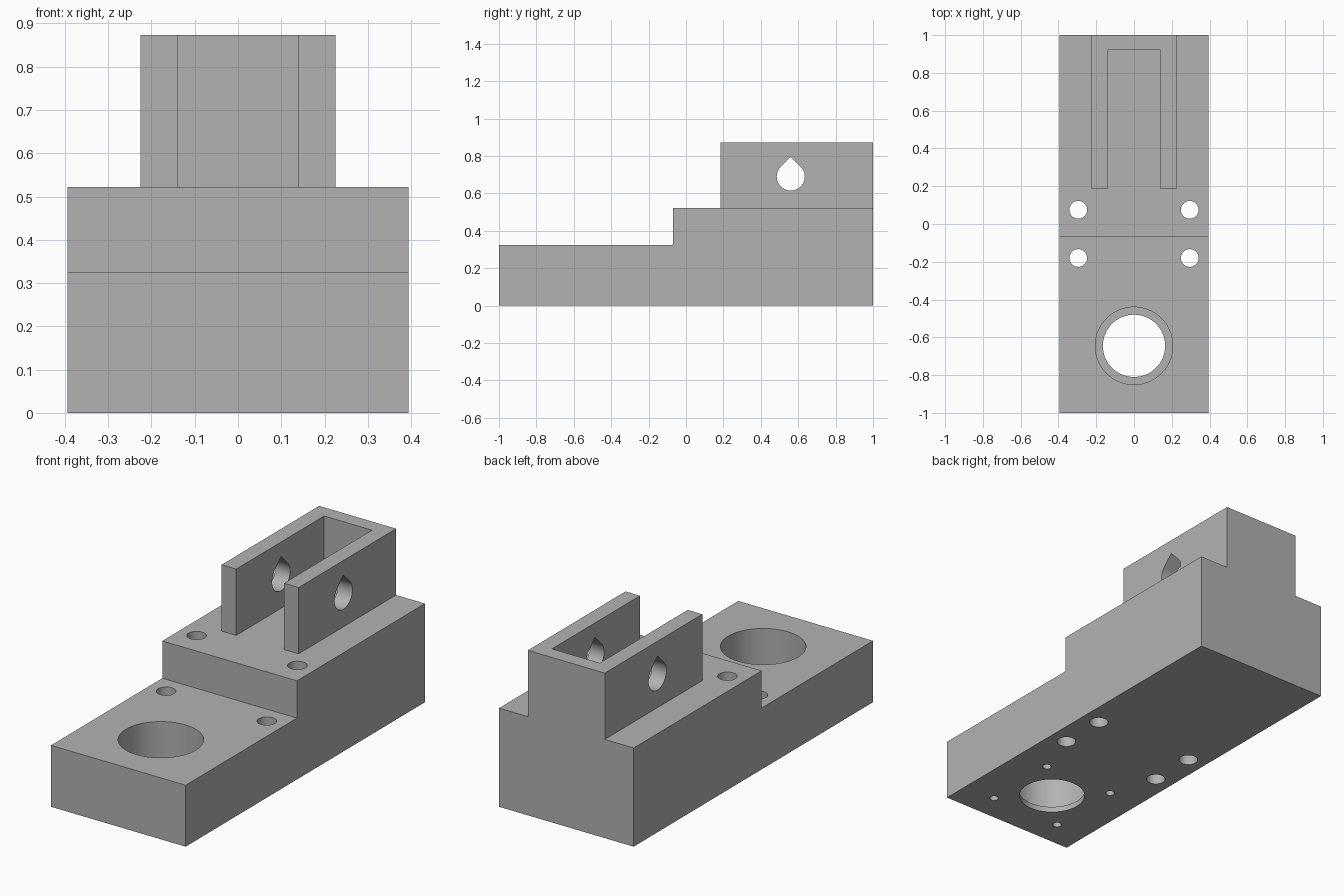
import bpy, bmesh, math
from mathutils import Vector

cube = bpy.data.objects.get("Cube")
if cube:
    bpy.data.objects.remove(cube, do_unlink=True)

grey = bpy.data.materials.new("plain grey")
grey.use_nodes = True
colour = (0.448, 0.448, 0.448, 1)
grey.diffuse_color = colour
grey.node_tree.nodes["Principled BSDF"].inputs["Base Color"].default_value = colour


def prism(name, points, push):
    """Extrude a closed outline of 3D points along the push vector."""
    bm = bmesh.new()
    face = bm.faces.new([bm.verts.new(p) for p in points])
    moved = bmesh.ops.extrude_face_region(bm, geom=[face])["geom"]
    verts = [v for v in moved if isinstance(v, bmesh.types.BMVert)]
    bmesh.ops.translate(bm, verts=verts, vec=Vector(push))
    bmesh.ops.recalc_face_normals(bm, faces=bm.faces)
    mesh = bpy.data.meshes.new(name)
    bm.to_mesh(mesh)
    bm.free()
    mesh.materials.append(grey)
    obj = bpy.data.objects.new(name, mesh)
    bpy.context.collection.objects.link(obj)
    return obj


def combine(target, tool, operation):
    """Apply an exact boolean and discard the tool."""
    mod = target.modifiers.new(tool.name, 'BOOLEAN')
    mod.operation, mod.solver, mod.object = operation, 'EXACT', tool
    bpy.context.view_layer.objects.active = target
    bpy.ops.object.modifier_apply(modifier=mod.name)
    bpy.data.objects.remove(tool, do_unlink=True)


def drill(target, x, y, radius, low, high, sides=48):
    """Cut a vertical round hole."""
    ring = [(x + radius * math.cos(math.tau * i / sides),
             y + radius * math.sin(math.tau * i / sides), low) for i in range(sides)]
    combine(target, prism("drill", ring, (0, 0, high - low)), 'DIFFERENCE')


# Stepped base block, extruded across the width
half = 0.394
steps = [(-1, 0), (1, 0), (1, 0.522), (-0.07, 0.522), (-0.07, 0.325), (-1, 0.325)]
body = prism("mounting_block", [(-half, y, z) for y, z in steps], (2 * half, 0, 0))

# U-shaped bracket, open to the front
side = [(0.225, 1), (0.225, 0.185), (0.14, 0.185), (0.14, 0.92)]
outline = side + [(-x, y) for x, y in reversed(side)]
bracket = prism("bracket", [(x, y, 0.45) for x, y in outline], (0, 0, 0.423))
combine(body, bracket, 'UNION')

# Teardrop cross hole through both bracket walls
radius, cy, cz = 0.075, 0.56, 0.69
drop = [(-0.3, cy, cz + radius * math.sqrt(2))]
for i in range(37):
    a = math.radians(135 + 270 * i / 36)
    drop.append((-0.3, cy + radius * math.cos(a), cz + radius * math.sin(a)))
combine(body, prism("teardrop", drop, (0.6, 0, 0)), 'DIFFERENCE')

# Large bore with a thin lip at the bottom
bore_y = -0.645
drill(body, 0, bore_y, 0.165, -0.1, 0.2, 64)
drill(body, 0, bore_y, 0.205, 0.03, 0.5, 64)

# Through bolt holes and blind screw holes under the bore
for sx in (-1, 1):
    for y in (0.075, -0.18):
        drill(body, sx * 0.295, y, 0.047, -0.1, 0.7)
    for sy in (-1, 1):
        drill(body, sx * 0.208, bore_y + sy * 0.208, 0.022, -0.1, 0.15, 24)

# Smooth hole walls, sharp edges
bpy.ops.object.select_all(action='DESELECT')
body.select_set(True)
bpy.context.view_layer.objects.active = body
bpy.ops.object.shade_smooth_by_angle(angle=math.radians(30))
